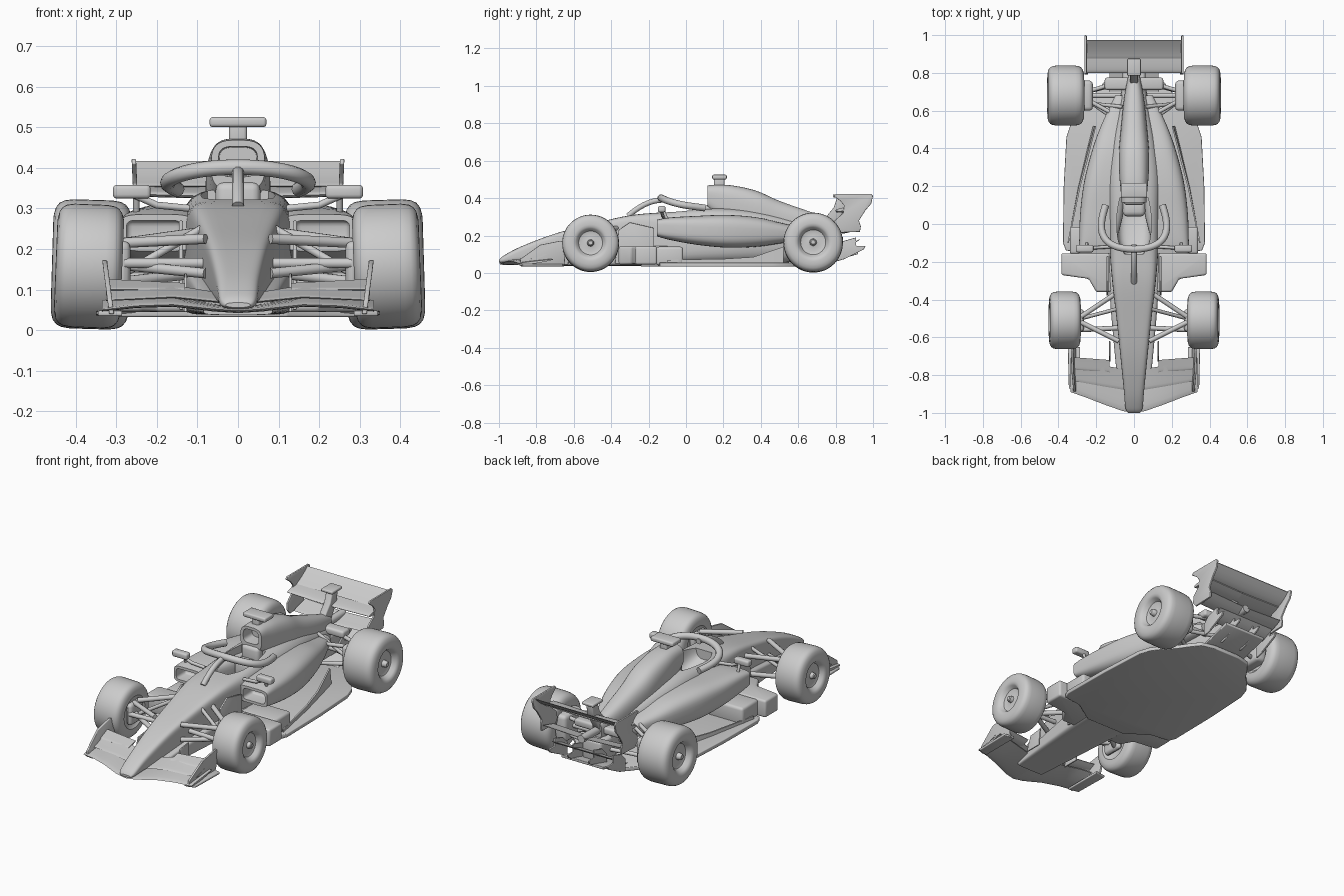
import bpy, bmesh, math
from mathutils import Vector, Matrix

cutters = []


def make(name, rings, closed=True, mirror=False, bevel=0):
    """Skin a list of point rings, cap the ends and return the object."""
    bm = bmesh.new()
    vs = [[bm.verts.new(p) for p in r] for r in rings]
    n = len(rings[0])
    for a, b in zip(vs, vs[1:]):
        for i in range(n):
            j = (i + 1) % n
            bm.faces.new((a[i], a[j], b[j], b[i]))
    if closed:
        bm.faces.new(vs[0])
        bm.faces.new(vs[-1])
    bmesh.ops.remove_doubles(bm, verts=bm.verts, dist=1e-5)
    bmesh.ops.recalc_face_normals(bm, faces=bm.faces)
    me = bpy.data.meshes.new(name)
    bm.to_mesh(me)
    bm.free()
    o = bpy.data.objects.new(name, me)
    bpy.context.collection.objects.link(o)
    if bevel:
        b = o.modifiers.new("bevel", 'BEVEL')
        b.width, b.segments, b.limit_method = bevel, 3, 'ANGLE'
    if mirror:
        o.modifiers.new("mirror", 'MIRROR').use_mirror_merge = False
    return o


def loft(name, secs, mirror=False, n=36, sub=5):
    """Superellipse sections (y, centre x, half width, z low, z high, exponent)."""
    pts = []
    for i in range(len(secs) - 1):
        p = [secs[max(0, min(len(secs) - 1, i + k))] for k in (-1, 0, 1, 2)]
        for s in range(sub):
            t = s / sub
            pts.append([0.5 * (2 * b + (c - a) * t + (2 * a - 5 * b + 4 * c - d) * t * t
                               + (3 * b - a - 3 * c + d) * t ** 3) for a, b, c, d in zip(*p)])
    pts.append(secs[-1])
    rings = []
    for y, cx, w, z0, z1, e in pts:
        ring = []
        for k in range(n):
            a = 2 * math.pi * (k + 0.5) / n
            c, s = math.cos(a), math.sin(a)
            ring.append((cx + w * math.copysign(abs(c) ** (2 / e), c), y,
                         (z0 + z1) / 2 + (z1 - z0) / 2 * math.copysign(abs(s) ** (2 / e), s)))
        rings.append(ring)
    return make(name, rings, mirror=mirror)


def side_plate(name, yz, x0, x1, mirror=True, bevel=0.003, lean=0):
    return make(name, [[(x + lean * z, y, z) for y, z in yz] for x in (x0, x1)], mirror=mirror, bevel=bevel)


def flat_plate(name, xy, z0, z1, mirror=False, bevel=0.004):
    return make(name, [[(x, y, z) for x, y in xy] for z in (z0, z1)], mirror=mirror, bevel=bevel)


def box(name, x, y, z, mirror=False, bevel=0.008):
    return flat_plate(name, [(x[0], y[0]), (x[1], y[0]), (x[1], y[1]), (x[0], y[1])], z[0], z[1], mirror, bevel)


def wing(name, stations):
    """Curved blade: stations (x, leading y, leading z, chord, rise, thickness)."""
    ts = (0, 0.05, 0.15, 0.3, 0.5, 0.75, 1)
    rings = []
    for x, y, z, c, rise, th in stations:
        f = lambda t, s: (x, y + c * t, z + rise * t ** 1.5 + s * th * (1.9 * math.sqrt(t) * (1 - t) + 0.2 * t))
        rings.append([f(t, 0.5) for t in ts] + [f(t, -0.5) for t in ts[:0:-1]])
    return make(name, rings, mirror=True)


def tube(name, pts, r, mirror=True, smooth=False):
    cu = bpy.data.curves.new(name, 'CURVE')
    cu.dimensions, cu.bevel_depth, cu.bevel_resolution, cu.use_fill_caps = '3D', r, 3, True
    sp = cu.splines.new('NURBS' if smooth else 'POLY')
    sp.points.add(len(pts) - 1)
    for p, co in zip(sp.points, pts):
        p.co = (*co, 1)
    if smooth:
        sp.order_u, sp.use_endpoint_u, sp.resolution_u = 4, True, 6
    o = bpy.data.objects.new(name, cu)
    bpy.context.collection.objects.link(o)
    if mirror:
        o.modifiers.new("mirror", 'MIRROR').use_mirror_merge = False


def cut(o, cutter):
    m = o.modifiers.new("cut", 'BOOLEAN')
    m.operation, m.object, m.solver = 'DIFFERENCE', cutter, 'EXACT'
    cutter.hide_render = True
    cutters.append(cutter)


def wheel(name, cx, cy, cz, R, h, camber):
    prof = [(.95, 0), (.95, .07), (.9, .1), (.68, .12), (.62, .3), (.68, .42), (.9, .5), (.98, .56), (1, .64),
            (.99, .76), (.94, .87), (.85, .94), (.72, .98), (.5, 1), (0, 1), (-.5, 1), (-.72, .98), (-.85, .94),
            (-.94, .87), (-1, .76), (-1, .6), (-.85, .5), (-.8, 0)]
    M = Matrix.Translation((cx, cy, cz)) @ Matrix.Rotation(camber, 4, 'Y')
    N = 48
    rings = [[M @ Vector((x * h, r * R * math.cos(2 * math.pi * k / N), r * R * math.sin(2 * math.pi * k / N)))
              for k in range(N)] for x, r in prof]
    make(name, rings, closed=False, mirror=True)


# wheels and brake drums
wheel("front_wheel", .367, -.51, .158, .152, .082, -.04)
wheel("rear_wheel", .362, .68, .162, .159, .096, -.03)
box("front_brake_drum", (.265, .3), (-.57, -.45), (.1, .22), True, .02)
box("rear_brake_drum", (.218, .29), (.6, .76), (.09, .24), True, .02)

# nose and main body with cockpit opening
body = loft("main_body", [
    (-1, 0, .03, .056, .068, 2.5), (-.975, 0, .045, .052, .092, 2.8), (-.88, 0, .054, .06, .142, 4),
    (-.7, 0, .072, .065, .21, 6), (-.5, 0, .093, .07, .263, 7), (-.3, 0, .116, .07, .308, 7),
    (-.12, 0, .13, .05, .325, 5), (.08, 0, .138, .05, .345, 4), (.25, 0, .142, .05, .345, 3.5),
    (.42, 0, .125, .05, .325, 3), (.58, 0, .09, .06, .285, 3), (.74, 0, .06, .09, .24, 3)])
cut(body, loft("cockpit_cutter", [
    (-.16, 0, .05, .27, .42, 3), (-.08, 0, .085, .22, .42, 3.5), (.05, 0, .09, .18, .42, 3.5),
    (.14, 0, .075, .2, .42, 3.5)]))
loft("keel", [(-.86, 0, .085, .038, .075, 7), (-.6, 0, .11, .038, .12, 7), (-.35, 0, .13, .038, .15, 7),
              (-.1, 0, .14, .038, .15, 7)])
side_plate("turning_vane", [(-.73, .045), (-.63, .045), (-.62, .14), (-.7, .13)], .125, .133)
side_plate("chassis_vane", [(-.38, .05), (-.17, .05), (-.17, .24), (-.3, .27), (-.36, .23)], .135, .145)
box("seat", (-.06, .06), (.04, .13), (.18, .3), bevel=.025)
box("headrest", (-.055, .055), (.1, .16), (.26, .365), bevel=.02)

# engine cover with intake
cover = loft("engine_cover", [
    (.115, 0, .066, .345, .468, 3.2), (.17, 0, .07, .3, .472, 3.2), (.26, 0, .078, .25, .466, 3),
    (.38, 0, .08, .2, .438, 2.8), (.5, 0, .07, .18, .385, 2.6), (.67, 0, .052, .17, .325, 2.6),
    (.79, 0, .03, .19, .285, 2.5)])
cut(cover, loft("intake_cutter", [(.05, 0, .05, .375, .455, 3.5), (.19, 0, .046, .38, .45, 3.5)]))
box("camera_stem", (-.022, .022), (.15, .205), (.45, .51))
box("camera_pod", (-.07, .07), (.14, .218), (.5, .525))

# sidepods with inlets
pod = loft("sidepod", [
    (-.155, .2, .09, .195, .285, 5), (-.08, .19, .1, .175, .297, 4), (.06, .17, .115, .15, .305, 3.5),
    (.22, .15, .115, .135, .31, 3.2), (.38, .12, .105, .14, .297, 3), (.52, .09, .085, .16, .265, 3),
    (.68, .05, .05, .18, .23, 3)], mirror=True)
cut(pod, box("inlet_cutter", (.14, .275), (-.3, -.07), (.21, .27), True, .015))

# floor, floor edge parts and side boxes
half = [(.12, -.24), (.25, -.155), (.36, -.14), (.376, -.1), (.372, .2), (.358, .46), (.335, .53), (.29, .59),
        (.24, .64), (.2, .7), (.16, .75), (.08, .77)]
flat_plate("floor", half + [(-x, y) for x, y in half[::-1]], .033, .055)
make("floor_edge_fin", [[(.345, -.1, .05), (.352, -.1, .05), (.352, -.1, .07), (.345, -.1, .07)],
                        [(.285, .2, .05), (.295, .2, .05), (.292, .2, .075), (.283, .2, .075)],
                        [(.245, .36, .05), (.257, .36, .05), (.25, .36, .085), (.24, .36, .085)],
                        [(.205, .52, .05), (.217, .52, .05), (.208, .52, .14), (.2, .52, .14)]], mirror=True)
flat_plate("side_deflector", [(.1, -.155), (.385, -.155), (.385, -.27), (.24, -.29), (.2, -.36), (.1, -.36)],
           .045, .142, True, .012)
box("floor_front_pod", (.1, .34), (-.16, -.015), (.04, .14), True, .015)

# halo
tube("halo_ring", [(.15, .1, .347), (.166, .05, .354), (.182, -.02, .362), (.15, -.1, .385), (.06, -.135, .402),
                   (-.06, -.135, .402), (-.15, -.1, .385), (-.182, -.02, .362), (-.166, .05, .354),
                   (-.15, .1, .347)], .019, False, True)
tube("halo_pillar", [(0, -.11, .39), (0, -.18, .392), (0, -.24, .365), (0, -.31, .305)], .015, False, True)

# mirrors
box("mirror", (.215, .308), (-.15, -.11), (.324, .358), True, .01)
tube("mirror_stay", [(.12, -.12, .3), (.2, -.125, .308), (.26, -.13, .335)], .009)
tube("mirror_post", [(.25, -.12, .335), (.25, -.1, .28)], .008)

# front wing
wing("front_wing_main", [(0, -1, .048, .22, .008, .018), (.06, -.99, .052, .22, .012, .02),
                         (.16, -.955, .063, .19, .022, .02), (.25, -.92, .06, .18, .025, .02),
                         (.335, -.89, .05, .18, .022, .016)])
wing("front_wing_flap", [(.04, -.88, .07, .11, .02, .014), (.16, -.86, .082, .11, .028, .014),
                         (.325, -.83, .074, .1, .035, .012)])
wing("front_wing_upper_flap", [(.13, -.785, .1, .065, .015, .012), (.325, -.77, .1, .065, .025, .012)])
side_plate("front_wing_endplate", [(-.89, .04), (-.65, .04), (-.64, .16), (-.67, .172), (-.78, .15), (-.885, .075)],
           .3, .312, lean=.13)
flat_plate("front_wing_foot", [(.285, -.885), (.345, -.87), (.35, -.66), (.285, -.65)], .035, .048, True)

# front suspension
for i, (a, b, r) in enumerate([
        ((.08, -.62, .225), (.28, -.52, .215), .013), ((.1, -.37, .24), (.28, -.49, .215), .013),
        ((.08, -.62, .14), (.28, -.52, .16), .013), ((.1, -.37, .14), (.28, -.49, .12), .013),
        ((.08, -.55, .165), (.28, -.56, .165), .013), ((.09, -.45, .25), (.28, -.5, .14), .01)]):
    tube(f"front_suspension_arm_{i}", [a, b], r)

# rear suspension
for i, (a, b, r) in enumerate([
        ((.07, .56, .235), (.25, .66, .215), .011), ((.05, .76, .225), (.25, .7, .215), .011),
        ((.08, .54, .13), (.25, .66, .12), .011), ((.05, .75, .13), (.25, .7, .12), .011),
        ((.04, .68, .165), (.27, .68, .165), .014), ((.06, .62, .26), (.25, .64, .15), .01)]):
    tube(f"rear_suspension_arm_{i}", [a, b], r)

# gearbox, cross box and tail
box("gearbox", (-.06, .06), (.6, .84), (.08, .2), bevel=.015)
box("rear_cross_box", (-.155, .155), (.71, .775), (.215, .255), bevel=.012)
tube("exhaust", [(0, .72, .235), (0, .93, .24)], .022, False)

# rear wing with pylon
wing("rear_wing_main", [(0, .8, .328, .1, .02, .022), (.255, .8, .335, .1, .02, .022)])
wing("rear_wing_flap", [(0, .875, .355, .1, .06, .016), (.255, .875, .355, .1, .06, .016)])
wing("rear_beam_wing", [(0, .83, .215, .1, .03, .016), (.235, .83, .225, .1, .03, .016)])
side_plate("rear_wing_endplate", [(.79, .41), (.8, .422), (.99, .422), (1, .412), (.99, .37), (.96, .335),
                                  (.925, .28), (.935, .25), (.93, .22), (.81, .215), (.79, .24), (.795, .28),
                                  (.84, .32), (.845, .36), (.825, .385)], .232, .243, lean=.045)
side_plate("rear_wing_pylon", [(.7, .24), (.79, .24), (.85, .34), (.86, .41), (.81, .41), (.79, .35)],
           -.02, .02, False, .006)
box("pylon_pad", (-.036, .036), (.785, .875), (.403, .42), bevel=.006)

# diffuser and fins
side_plate("diffuser", [(.7, .04), (.92, .1), (.92, .115), (.7, .055)], -.13, .13, False)
fin = [(.8, .06), (.85, .075), (.95, .125), (.96, .145), (.91, .145), (.91, .19), (.84, .17), (.8, .13)]
side_plate("diffuser_outer_fin", fin, .175, .187)
side_plate("diffuser_inner_fin", fin, .06, .07)
wing("diffuser_winglet", [(0, .84, .14, .09, .04, .014), (.18, .84, .14, .09, .04, .014)])

# apply modifiers, drop cutters, shade
for o in list(bpy.context.scene.objects):
    bpy.ops.object.select_all(action='DESELECT')
    o.select_set(True)
    bpy.context.view_layer.objects.active = o
    bpy.ops.object.convert(target='MESH')
    bpy.ops.object.shade_smooth_by_angle(angle=math.radians(38))
for c in cutters:
    bpy.data.objects.remove(c)
